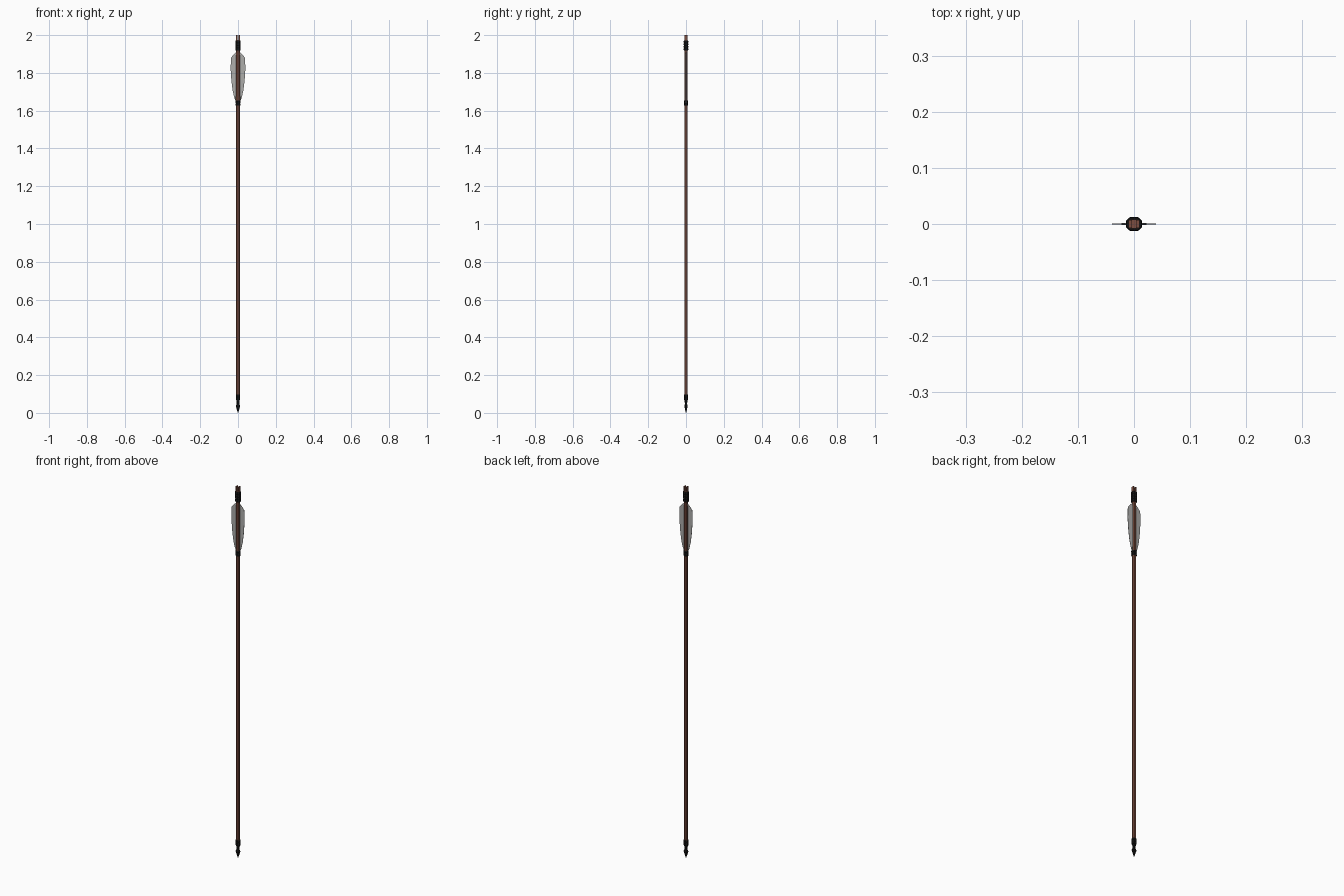
import bpy, bmesh, math

if "Cube" in bpy.data.objects:
    bpy.data.objects.remove(bpy.data.objects["Cube"])


def material(name, rgb):
    m = bpy.data.materials.new(name)
    m.diffuse_color = (*rgb, 1)
    m.use_nodes = True
    m.node_tree.nodes["Principled BSDF"].inputs["Base Color"].default_value = m.diffuse_color
    return m


WOOD = material("wood", (0.20, 0.075, 0.05))
BLACK = material("black", (0.008, 0.008, 0.008))
FEATHER = material("feather", (0.42, 0.42, 0.41))
QUILL = material("quill", (0.12, 0.11, 0.10))


def finish(bm, name, mat):
    bmesh.ops.recalc_face_normals(bm, faces=bm.faces)
    me = bpy.data.meshes.new(name)
    bm.to_mesh(me)
    bm.free()
    me.materials.append(mat)
    ob = bpy.data.objects.new(name, me)
    bpy.context.collection.objects.link(ob)
    return ob


def octagon(rx, ry):
    # rounded-box section: rx and ry are the half widths
    a, b = 0.5 * rx, 0.5 * ry
    return [(rx, -b), (rx, b), (a, ry), (-a, ry), (-rx, b), (-rx, -b), (-a, -ry), (a, -ry)]


def loft(name, sections, mat):
    bm = bmesh.new()
    rings = [[bm.verts.new((x, y, z)) for x, y in octagon(rx, ry)] for z, rx, ry in sections]
    for lo, hi in zip(rings, rings[1:]):
        for i in range(8):
            j = (i + 1) % 8
            bm.faces.new((lo[i], lo[j], hi[j], hi[i]))
    bm.faces.new(rings[0])
    bm.faces.new(rings[-1])
    return finish(bm, name, mat)


def wrap(name, z0, z1, rx, ry, turns):
    # thread binding made of small ridges
    step = (z1 - z0) / turns
    s = []
    for k in range(turns):
        z = z0 + k * step
        s += [(z, rx * 0.88, ry * 0.88), (z + step * 0.25, rx, ry), (z + step * 0.75, rx, ry)]
    loft(name, s + [(z1, rx * 0.88, ry * 0.88)], mat=BLACK)


# shaft
loft("shaft", [(0.08, 0.0095, 0.008), (1.90, 0.0095, 0.008), (1.975, 0.0095, 0.008)], WOOD)

# forked nock: two prongs with the string slot between them
for side, s in (("left", -1), ("right", 1)):
    bm = bmesh.new()
    bmesh.ops.create_cube(bm, size=1)
    for v in bm.verts:
        v.co.x = s * (0.0065 + v.co.x * 0.006)
        v.co.y *= 0.014
        v.co.z = 1.9825 + v.co.z * 0.035
    finish(bm, "nock_prong_" + side, WOOD)

# bindings
wrap("nock_binding", 1.918, 1.972, 0.014, 0.0125, 4)
wrap("feather_binding", 1.627, 1.655, 0.0125, 0.0105, 3)
wrap("head_binding", 0.068, 0.098, 0.0115, 0.0105, 3)

# arrowhead with socket
loft("arrowhead", [(0.0, 0.0006, 0.0006), (0.022, 0.0075, 0.006), (0.036, 0.0115, 0.009),
                   (0.047, 0.0065, 0.006), (0.070, 0.0085, 0.008)], BLACK)

# feathers: (z, inner x, outer x), thick at the quill and thin at the edge
ROWS = [(1.645, 0.008, 0.010), (1.67, 0.008, 0.020), (1.71, 0.008, 0.029), (1.76, 0.008, 0.035),
        (1.82, 0.008, 0.039), (1.88, 0.008, 0.0375), (1.895, 0.008, 0.025), (1.908, 0.008, 0.012)]


def feather(name, s):
    bm = bmesh.new()
    rings = []
    for z, xi, xo in ROWS:
        pts = [(xi, -0.002), (xo, -0.0006), (xo, 0.0006), (xi, 0.002)]
        rings.append([bm.verts.new((s * x, y, z)) for x, y in pts])
    for lo, hi in zip(rings, rings[1:]):
        for i in range(4):
            j = (i + 1) % 4
            bm.faces.new((lo[i], lo[j], hi[j], hi[i]))
    bm.faces.new(rings[0])
    bm.faces.new(rings[-1])
    finish(bm, name, FEATHER)
    # quill along the foot of the feather
    q = loft(name + "_quill", [(1.64, 0.0015, 0.003), (1.89, 0.0015, 0.003), (1.912, 0.001, 0.001)], QUILL)
    q.location.x = s * 0.0105


feather("feather_left", -1)
feather("feather_right", 1)
